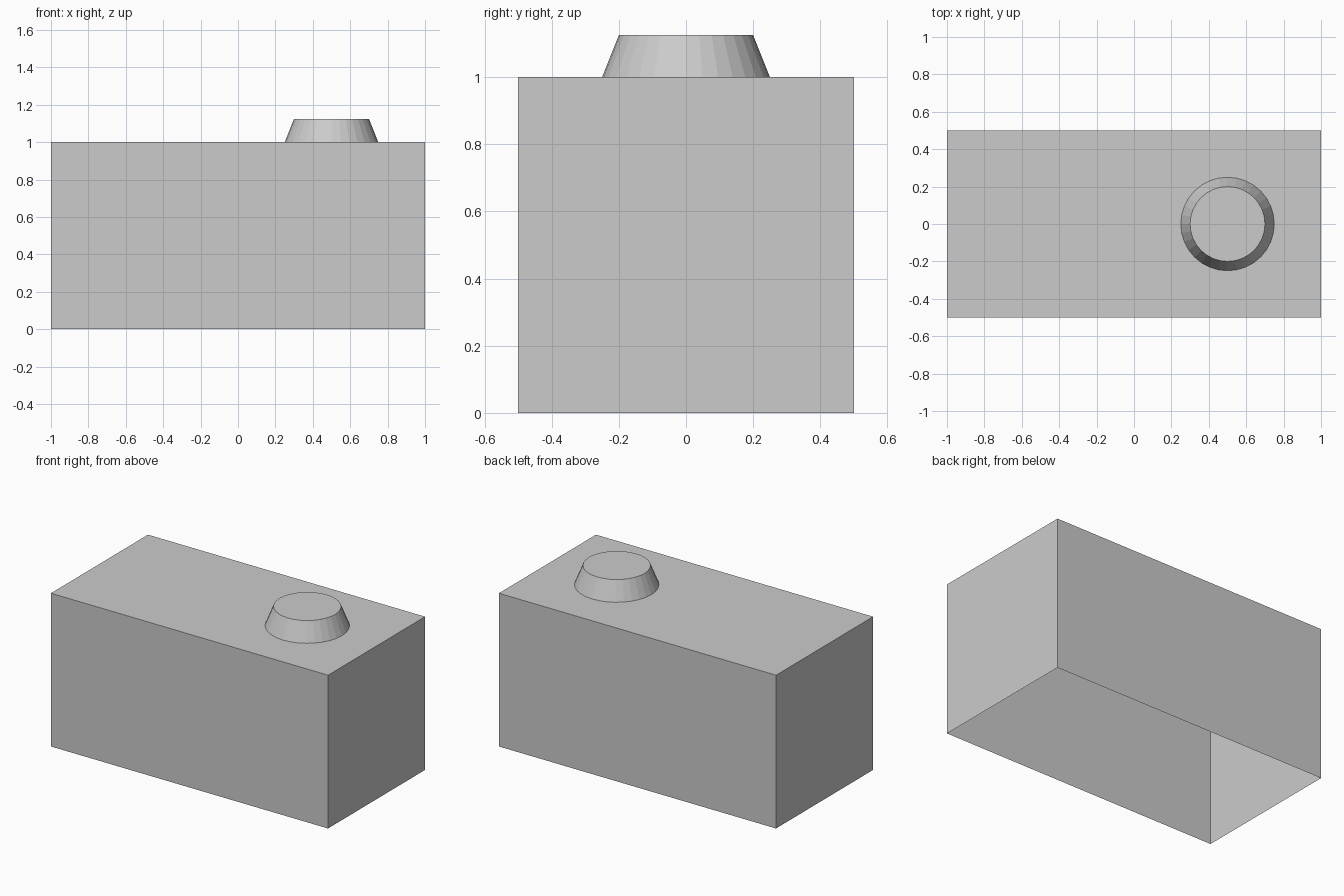
import bpy, bmesh
from math import cos, sin, tau

if "Cube" in bpy.data.objects:
    bpy.data.objects.remove(bpy.data.objects["Cube"])

bm = bmesh.new()


def ring(points, z):
    return [bm.verts.new((x, y, z)) for x, y in points]


def walls(lower, upper):
    n = len(lower)
    for i in range(n):
        j = (i + 1) % n
        bm.faces.new((lower[i], lower[j], upper[j], upper[i]))


def circle(radius, sides=32):
    return [(0.5 + radius * cos(tau * i / sides), radius * sin(tau * i / sides))
            for i in range(sides)]


# Box shell, open underneath
corners = [(-1, -0.5), (1, -0.5), (1, 0.5), (-1, 0.5)]
box_top = ring(corners, 1.0)
walls(ring(corners, 0.0), box_top)

# Tapered stud rising from the top, with a flat cap
stud_base = ring(circle(0.25), 1.0)
stud_top = ring(circle(0.20), 1.125)
walls(stud_base, stud_top)
bm.faces.new(stud_top)

# Top face around the stud
edges = [bm.edges.get((loop[i - 1], loop[i]))
         for loop in (box_top, stud_base) for i in range(len(loop))]
bmesh.ops.triangle_fill(bm, edges=edges, use_beauty=True, normal=(0, 0, 1))
bmesh.ops.recalc_face_normals(bm, faces=bm.faces[:])

# Make sure the shell faces outward
bm.faces.ensure_lookup_table()
bm.normal_update()
if bm.faces[0].normal.y > 0:
    bmesh.ops.reverse_faces(bm, faces=bm.faces[:])

mesh = bpy.data.meshes.new("studded_block")
bm.to_mesh(mesh)
bm.free()
bpy.context.collection.objects.link(bpy.data.objects.new("studded_block", mesh))
